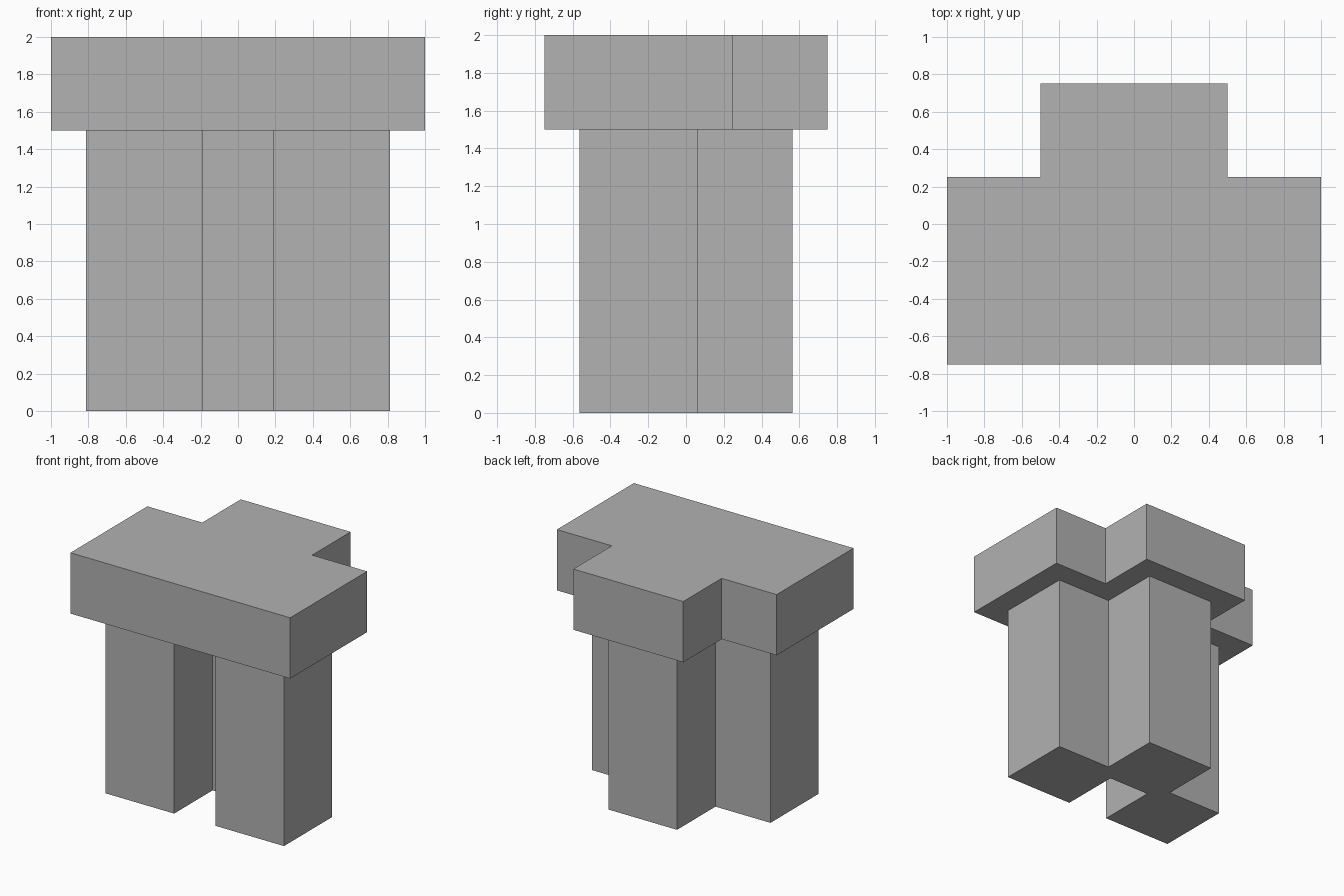
import bpy
import bmesh

if "Cube" in bpy.data.objects:
    bpy.data.objects.remove(bpy.data.objects["Cube"])

# One grey for the whole model
grey = bpy.data.materials.new("plain_grey")
grey.diffuse_color = (0.445, 0.445, 0.445, 1.0)
grey.use_nodes = True
grey.node_tree.nodes["Principled BSDF"].inputs["Base Color"].default_value = grey.diffuse_color


def prism(name, half_outline, z0, z1):
    """Extrude an outline, given as its right half and mirrored in x, from z0 to z1."""
    outline = half_outline + [(-x, y) for x, y in reversed(half_outline)]
    bm = bmesh.new()
    base = bm.faces.new([bm.verts.new((x, y, z0)) for x, y in outline])
    top = bmesh.ops.extrude_face_region(bm, geom=[base], use_keep_orig=True)
    verts = [v for v in top["geom"] if isinstance(v, bmesh.types.BMVert)]
    bmesh.ops.translate(bm, vec=(0, 0, z1 - z0), verts=verts)
    bmesh.ops.recalc_face_normals(bm, faces=bm.faces)
    mesh = bpy.data.meshes.new(name)
    bm.to_mesh(mesh)
    bm.free()
    mesh.materials.append(grey)
    obj = bpy.data.objects.new(name, mesh)
    bpy.context.collection.objects.link(obj)
    return obj


# T-shaped slab: wide front bar with a narrower block behind
prism("top_slab", [(1.0, -0.75), (1.0, 0.25), (0.5, 0.25), (0.5, 0.75)], 1.5, 2.0)

# Three square legs, joined where the rear leg overlaps the two front ones
prism("legs", [
    (0.1875, -0.0625), (0.1875, -0.5625), (0.8125, -0.5625),   # front leg
    (0.8125, 0.0625), (0.3125, 0.0625), (0.3125, 0.5625),      # into rear leg
], 0.0, 1.5)
